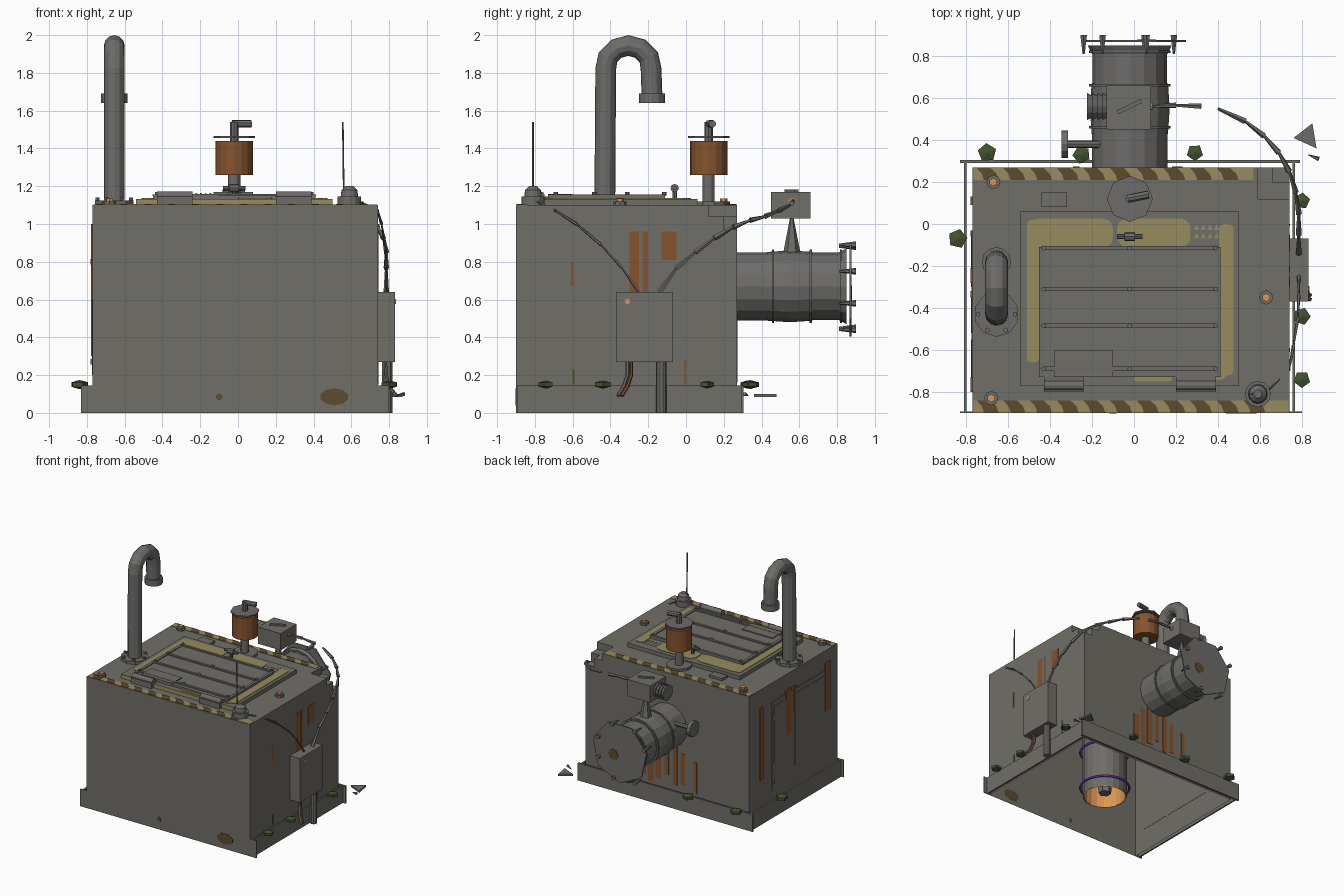
import bpy, bmesh, math, random
from mathutils import Vector, Matrix

if "Cube" in bpy.data.objects:
    bpy.data.objects.remove(bpy.data.objects["Cube"])
random.seed(4)

def mat(name, r, g, b):
    m = bpy.data.materials.new(name)
    m.diffuse_color = (r, g, b, 1)
    m.use_nodes = True
    m.node_tree.nodes["Principled BSDF"].inputs["Base Color"].default_value = m.diffuse_color
    return m

GRAY = mat("weathered_gray", .165, .157, .137)
STEEL = mat("steel_gray", .155, .151, .142)
YELLOW = mat("worn_yellow", .31, .26, .11)
BROWN = mat("brown_grime", .11, .07, .028)
RUST = mat("rust", .24, .085, .028)
ORANGE = mat("bright_orange", .72, .3, .09)
GREEN = mat("moss_green", .055, .085, .027)
PURPLE = mat("purple_glow", .32, .04, .85)

def finish(name, bm, m):
    me = bpy.data.meshes.new(name)
    bm.to_mesh(me); bm.free()
    me.materials.append(m)
    o = bpy.data.objects.new(name, me)
    bpy.context.collection.objects.link(o)
    return o

def box(name, m, x0, x1, y0, y1, z0, z1):
    bm = bmesh.new()
    bmesh.ops.create_cube(bm, size=1, matrix=Matrix.Translation(((x0+x1)/2, (y0+y1)/2, (z0+z1)/2))
                          @ Matrix.Diagonal((x1-x0, y1-y0, z1-z0, 1)))
    return finish(name, bm, m)

def cyl(name, m, p, q, r, r2=None, n=12, caps=True):
    p, q = Vector(p), Vector(q)
    bm = bmesh.new()
    bmesh.ops.create_cone(bm, cap_ends=caps, segments=n, radius1=r, radius2=r if r2 is None else r2, depth=(q-p).length)
    o = finish(name, bm, m)
    o.rotation_mode = 'QUATERNION'
    o.rotation_quaternion = Vector((0, 0, 1)).rotation_difference((q-p).normalized())
    o.location = (p+q)/2
    return o

def prism(name, m, pts, z0, z1, bottom=True):
    bm = bmesh.new()
    lo = [bm.verts.new((x, y, z0)) for x, y in pts]
    hi = [bm.verts.new((x, y, z1)) for x, y in pts]
    n = len(pts)
    for i in range(n):
        bm.faces.new((lo[i], lo[(i+1) % n], hi[(i+1) % n], hi[i]))
    bm.faces.new(hi)
    if bottom:
        bm.faces.new(lo[::-1])
    return finish(name, bm, m)

def rounded(name, m, x0, x1, y0, y1, z0, z1, r):
    # plate with rounded corners
    pts = []
    for cx, cy, a0 in ((x1-r, y1-r, 0), (x0+r, y1-r, 1), (x0+r, y0+r, 2), (x1-r, y0+r, 3)):
        for k in range(4):
            a = (a0+k/3)*math.pi/2
            pts.append((cx+r*math.cos(a), cy+r*math.sin(a)))
    prism(name, m, pts, z0, z1)

def tube(name, m, pts, r, res=2, cyclic=False):
    c = bpy.data.curves.new(name, 'CURVE')
    c.dimensions = '3D'; c.bevel_depth = r; c.bevel_resolution = res; c.use_fill_caps = True
    s = c.splines.new('POLY'); s.points.add(len(pts)-1)
    for sp, p in zip(s.points, pts):
        sp.co = (*p, 1)
    s.use_cyclic_u = cyclic; s.use_smooth = False
    c.materials.append(m)
    bpy.context.collection.objects.link(bpy.data.objects.new(name, c))

def frayed(name, pts, r):
    # armoured cable made of tapered links
    for i in range(len(pts)-1):
        cyl(f"{name}_{i}", STEEL, pts[i], pts[i+1], r*.5, r, 5)

# hollow body with a stepped notch in the back right corner
X0, X1, Y0, Y1 = -.77, .74, -.9, .27
prism("body_lower", GRAY, [(X0, Y0), (X1, Y0), (X1, Y1), (X0, Y1)], 0, .97, False)
def notched(name, nx, ny, z0, z1):
    prism(name, GRAY, [(X0, Y0), (X1, Y0), (X1, ny), (nx, ny), (nx, Y1), (X0, Y1)], z0, z1)
notched("body_middle", .66, .2, .97, 1.04)
notched("body_top", .59, .12, 1.04, 1.1)

# skirt plates
box("skirt_front_left", GRAY, -.83, X0, -.9, -.893, 0, .145)
box("skirt_front_right", GRAY, X1, .8, -.9, -.893, 0, .145)
box("skirt_back", GRAY, -.83, .79, .29, .305, 0, .145)
box("skirt_left", GRAY, -.81, -.797, -.9, .3, 0, .145)
box("skirt_right", GRAY, .755, .768, -.9, .3, 0, .145)
for x, r, sx in ((.51, .045, 1.7), (-.1, .018, 1)):
    cyl("front_stain", BROWN, (x, -.903, .085), (x, -.899, .085), r, n=10).scale.x = sx

# hazard strips on the deck edges, with kinked stripes
for y0, y1, xe in ((.21, .268, .57), (-.897, -.84, .735)):
    box("hazard_strip", YELLOW, -.765, xe, y0, y1, 1.099, 1.103)
    x, ym = -.75, (y0+y1)/2
    while x < xe - .11:
        prism("hazard_stripe", BROWN, [(x+.035, y0), (x+.105, y0), (x+.095, ym), (x+.065, y1), (x, y1), (x+.025, ym)], 1.1, 1.105)
        x += .127

# hatch frame with worn paint
box("hatch_frame", GRAY, -.54, .5, -.77, .06, 1.1, 1.133)
for x0, x1, y0, y1 in ((-.51, -.45, -.66, .02), (-.5, -.1, -.115, .027), (-.08, .27, -.11, .027),
                       (.405, .475, -.72, 0), (.2, .45, -.745, -.6), (0, .18, -.75, -.715)):
    rounded("frame_paint", YELLOW, x0, x1, y0, y1, 1.13, 1.137, min(x1-x0, y1-y0)*.35)
box("frame_front_paint", YELLOW, -.54, .5, -.773, -.77, 1.1, 1.133)
for i in range(8):
    x, y = .285+.032*(i % 4), -.03-.04*(i//4)
    prism("paint_chip", YELLOW, [(x, y), (x+.026, y+.004), (x+.012, y+.028)], 1.13, 1.136)

# hatch lid, ribs, hinges and handle
box("hatch_lid", GRAY, -.45, .41, -.73, -.11, 1.13, 1.15)
for y in (-.115, -.31, -.485, -.69):
    box("lid_rib", STEEL, -.44, .4, y-.01, y+.01, 1.148, 1.16)
    for x in (-.43, -.02, .39):
        cyl("lid_bolt", STEEL, (x, y, 1.15), (x, y, 1.17), .012, n=6)
for x in (-.44, .4):
    box("lid_side_rib", STEEL, x-.012, x+.012, -.73, -.11, 1.148, 1.157)
box("lid_patch", GRAY, -.38, -.1, -.73, -.6, 1.15, 1.158)
for x in (-.43, .2):
    box("hinge_leaf", STEEL, x, x+.19, -.8, -.73, 1.1, 1.145)
    cyl("hinge_pin", STEEL, (x, -.77, 1.15), (x+.19, -.77, 1.15), .022)
cyl("handle_post", STEEL, (-.02, -.06, 1.13), (-.02, -.06, 1.19), .012, n=8)
cyl("handle_bar", STEEL, (-.08, -.06, 1.19), (.04, -.06, 1.19), .012, n=8)
cyl("handle_grip", STEEL, (-.045, -.06, 1.19), (.005, -.06, 1.19), .022, n=8)

# deck fittings
box("deck_box", GRAY, -.44, -.32, .08, .15, 1.1, 1.12)
for x, y in ((-.67, .2), (-.68, -.83), (.63, -.35)):
    cyl("lifting_boss", STEEL, (x, y, 1.1), (x, y, 1.12), .034, n=8)
    cyl("boss_rust_cap", ORANGE, (x, y, 1.12), (x, y, 1.135), .02, n=6)

# gooseneck vent pipe
px, py, ry = -.655, -.43, .125
path = [(px, py, 1.1), (px, py+.005, 1.82)]
for i in range(1, 6):
    a = math.pi*(1 - i/6)
    path.append((px, py+ry+ry*math.cos(a), 1.82+.125*math.sin(a)))
path += [(px, py+2*ry-.005, 1.82), (px, py+2*ry, 1.68)]
tube("gooseneck_pipe", STEEL, path, .055, 4)
cyl("gooseneck_mouth", STEEL, (px, -.18, 1.64), (px, -.18, 1.69), .07)
cyl("gooseneck_flange", STEEL, (px, py, 1.1), (px, py, 1.125), .108, n=10)
for i in range(6):
    a = i*math.pi/3
    bx, by = px+.088*math.cos(a), py+.088*math.sin(a)
    cyl("flange_bolt", STEEL, (bx, by, 1.12), (bx, by, 1.14), .012, n=6)

# rusty canister on a post
cx, cy = -.02, .12
cyl("post_flange", STEEL, (cx, cy, 1.1), (cx, cy, 1.12), .1, n=10)
cyl("post", STEEL, (cx, cy, 1.1), (cx, cy, 1.27), .032)
cyl("canister", RUST, (cx, cy, 1.26), (cx, cy, 1.44), .1, n=16)
cyl("canister_plate", STEEL, (cx, cy, 1.455), (cx, cy, 1.465), .11, n=8)
cyl("canister_neck", STEEL, (cx, cy, 1.44), (cx, cy, 1.54), .022, n=8)
cyl("canister_elbow", STEEL, (cx-.01, cy, 1.53), (.07, cy+.02, 1.53), .02, n=8)

# antenna
cyl("antenna_base", STEEL, (.59, -.81, 1.1), (.59, -.81, 1.145), .062)
cyl("antenna_dome", STEEL, (.59, -.81, 1.14), (.59, -.81, 1.18), .047, .042)
cyl("antenna_dome_top", STEEL, (.59, -.81, 1.18), (.59, -.81, 1.2), .042, .02)
cyl("antenna_rod", STEEL, (.56, -.81, 1.15), (.555, -.81, 1.54), .005, n=6)

# rear duct
dx, dz = -.02, .67
for i, (ya, yb, ra, rb) in enumerate(((.27, .43, .18, .18), (.43, .55, .182, .19), (.55, .67, .19, .182),
                                      (.67, .81, .178, .178), (.81, .85, .18, .2))):
    cyl(f"duct_section_{i}", STEEL, (dx, ya, dz), (dx, yb, dz), ra, rb, 16)
for y in (.46, .66, .82):
    cyl("duct_band", STEEL, (dx, y-.006, dz), (dx, y+.006, dz), .194, n=16)
cyl("duct_end_plate", STEEL, (0, .866, .66), (0, .876, .66), .255, n=7)
cyl("end_plate_stain", BROWN, (.06, .876, .63), (.06, .879, .63), .045, n=8)
for x, z in ((-.24, .75), (-.15, .88), (.06, .89), (.19, .75), (.19, .58), (.05, .44), (-.15, .45)):
    cyl("plate_spike", STEEL, (x, .81, z), (x, .9, z), .006, .018, 6)

# duct actuator, side port and valve wheel
cyl("actuator_cone", STEEL, (-.02, .56, .85), (-.02, .56, 1.04), .045, .008, 6)
box("actuator_box", GRAY, -.13, .08, .45, .66, 1.03, 1.17)
box("actuator_lever", STEEL, -.085, .04, .55, .57, 1.17, 1.182).data.transform(
    Matrix.Translation((-.02, .56, 0)) @ Matrix.Rotation(.45, 4, 'Z') @ Matrix.Translation((.02, -.56, 0)))
for i in range(4):
    x = -.225+.025*i
    cyl("actuator_port", STEEL, (x, .56, 1.1), (x+.025, .56, 1.1), .065, .052, 12)
cyl("actuator_gland", ORANGE, (.08, .56, 1.12), (.087, .56, 1.12), .018, n=8)
cyl("valve_stem", STEEL, (-.33, .38, .76), (-.15, .38, .76), .018, n=8)
cyl("valve_wheel", STEEL, (-.345, .38, .76), (-.315, .38, .76), .065)

# broken cable from actuator to junction box, and antenna cable
frayed("actuator_cable", [(.09, .56, 1.12), (.2, .565, 1.12), (.32, .56, 1.11)], .014)
frayed("hanging_cable", [(.4, .55, 1.1), (.53, .49, 1.07), (.62, .42, 1.04), (.69, .34, 1.02), (.74, .25, .985),
                         (.77, .15, .925), (.785, .05, .85), (.785, -.05, .765), (.785, -.14, .64)], .015)
frayed("antenna_cable", [(.64, -.79, 1.12), (.74, -.69, 1.07), (.76, -.58, 1.0), (.78, -.45, .89),
                         (.785, -.34, .77), (.785, -.25, .64)], .009)

# junction box
box("junction_box", GRAY, .74, .832, -.37, -.07, .27, .64)
cyl("junction_mark", ORANGE, (.83, -.31, .59), (.836, -.31, .59), .015, n=6)
cyl("conduit", STEEL, (.79, -.13, 0), (.79, -.13, .27), .028, n=10)
for k, m in ((0, STEEL), (.02, RUST)):
    tube("cut_cable", m, [(.78, -.31+k, .27), (.785, -.31+k, .2), (.8, -.33+k, .14), (.84, -.36+k, .09)], .01, 1)
prism("loose_shard", STEEL, [(.76, .41), (.87, .36), (.85, .48)], .085, .1)
cyl("small_shard", STEEL, (.88, .31, .1), (.83, .33, .09), .012, .002, 4)

# rust and moss streaks: right side, left side, back
for y0, y1, z0, z1, m in ((-.3, -.25, .64, .96, RUST), (-.23, -.2, .64, .96, RUST), (-.13, -.05, .81, .96, RUST),
                          (-.61, -.595, .67, .8, RUST), (-.01, 0, .15, .28, RUST), (-.6, -.59, .15, .23, GREEN)):
    box("right_streak", m, .739, .743, y0, y1, z0, z1)
for y0, y1, z0, z1 in ((.09, .13, .35, .95), (-.28, -.21, .6, .97), (-.35, -.32, .75, .97), (-.8, -.73, .6, 1.0)):
    box("left_streak", RUST, -.779, -.769, y0, y1, z0, z1)
for x0, x1, z0, z1 in ((.18, .23, .2, .42), (.11, .16, .16, .5), (.04, .09, .2, .52), (-.03, .01, .25, .5),
                       (-.11, -.07, .18, .5), (-.18, -.14, .2, .46), (-.29, -.26, .16, .42)):
    box("back_streak", RUST, x0, x1, .269, .273, z0, z1)

# left access panels
box("left_panel", GRAY, -.774, -.768, -.8, -.03, .2, .94)
for y0, y1, z0, z1 in ((-.3, -.06, .42, .9), (-.52, -.33, .3, .9), (-.77, -.55, .45, .9)):
    box("left_sub_panel", GRAY, -.7775, -.771, y0, y1, z0, z1)
for z in (.27, .8):
    box("left_latch", STEEL, -.78, -.77, -.06, -.03, z-.015, z+.015)

# moss clumps on the skirt
for x, y in ((.8, -.74), (.8, -.44), (.8, .11), (-.84, -.07), (-.7, .34), (-.25, .33), (.29, .34)):
    bm = bmesh.new()
    bmesh.ops.create_uvsphere(bm, u_segments=5, v_segments=3, radius=random.uniform(.045, .055))
    o = finish("moss_clump", bm, GREEN)
    o.location = (x, y, .15)
    o.rotation_euler.z = random.uniform(0, 6)
    o.scale.z = .45

# inner chute under the hatch
cyl("chute_outer", STEEL, (0, -.36, .02), (0, -.36, 1.09), .175, n=20, caps=False)
cyl("chute_glow", ORANGE, (0, -.36, .02), (0, -.36, 1.09), .165, n=20, caps=False)
cyl("chute_cone", STEEL, (0, -.36, .05), (0, -.36, .6), .05, .1, 6)
for z in (.1, .42):
    ring = [(.195*math.cos(i*math.pi/12), -.36+.195*math.sin(i*math.pi/12), z) for i in range(24)]
    tube("chute_ring", PURPLE, ring, .009, 1, True)
